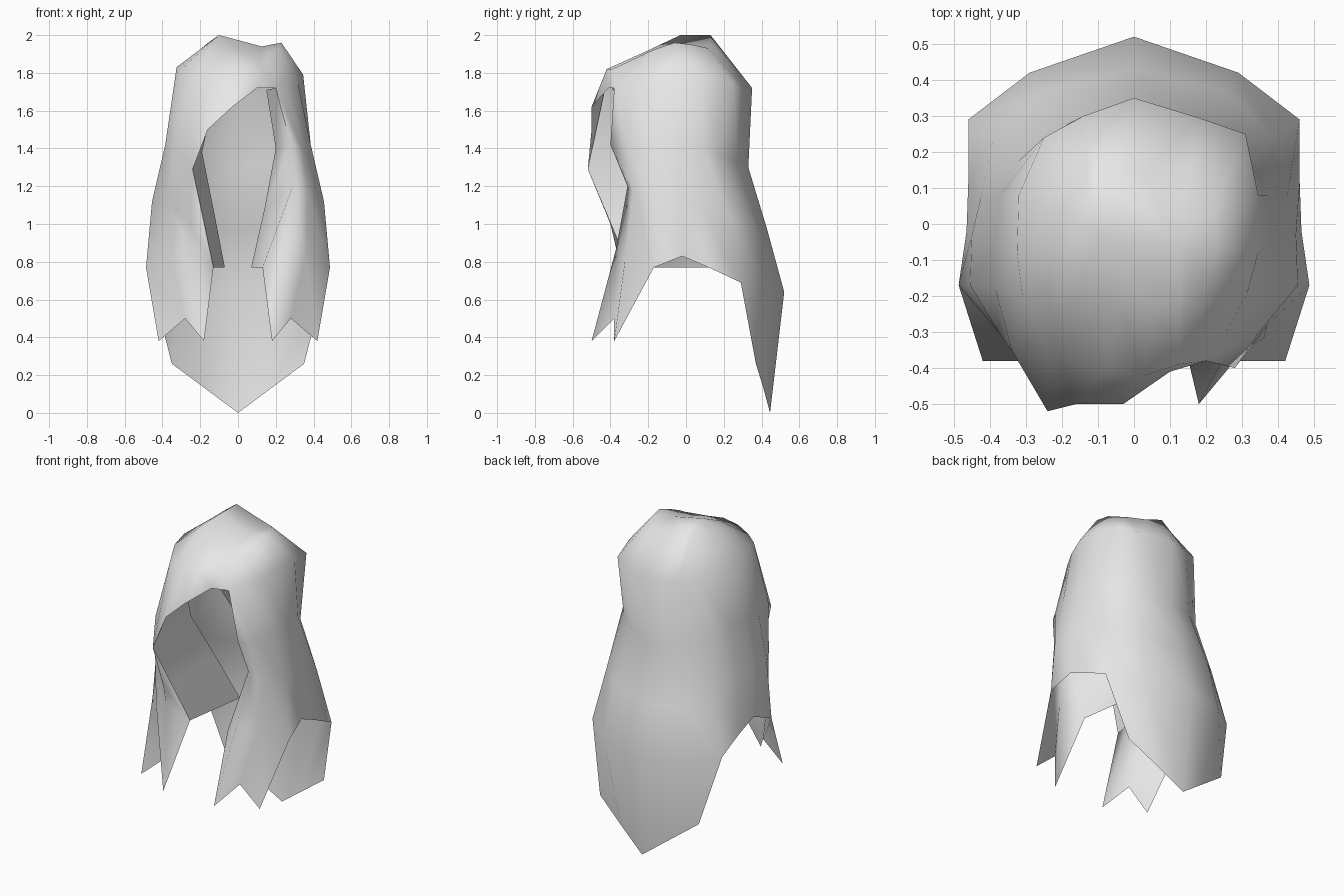
import bpy, bmesh, math
from mathutils import Vector

cube = bpy.data.objects.get("Cube")
if cube:
    bpy.data.objects.remove(cube, do_unlink=True)

mat = bpy.data.materials.new("light_grey")
mat.use_nodes = True
GREY = (0.8, 0.8, 0.8, 1)
mat.diffuse_color = GREY
mat.node_tree.nodes["Principled BSDF"].inputs["Base Color"].default_value = GREY


def loft(cols):
    """Quads between neighbouring columns, as far down as both reach."""
    faces = []
    for a, b in zip(cols, cols[1:]):
        for i in range(min(len(a), len(b)) - 1):
            faces.append((a[i], a[i + 1], b[i + 1], b[i]))
    return faces


def fan(centre, pts):
    return [(centre, p, q) for p, q in zip(pts, pts[1:])]


def build(name, faces, centre):
    """Weld the faces into one smooth sheet facing away from centre."""
    bm = bmesh.new()
    verts = {p: bm.verts.new(p) for p in dict.fromkeys(p for f in faces for p in f)}
    for f in faces:
        bm.faces.new([verts[p] for p in f])
    bmesh.ops.recalc_face_normals(bm, faces=bm.faces)
    out = sum(f.normal.dot(f.calc_center_median() - Vector(centre)) * f.calc_area() for f in bm.faces)
    if out < 0:
        bmesh.ops.reverse_faces(bm, faces=bm.faces)
    me = bpy.data.meshes.new(name)
    bm.to_mesh(me)
    bm.free()
    me.materials.append(mat)
    ob = bpy.data.objects.new(name, me)
    bpy.context.collection.objects.link(ob)
    bpy.ops.object.select_all(action='DESELECT')
    ob.select_set(True)
    bpy.context.view_layer.objects.active = ob
    bpy.ops.object.shade_smooth_by_angle(angle=math.radians(100))


def mirror(col):
    return [(-x, y, z) for x, y, z in col]


# Back centre column, from the crown ridge to the tip
spine = [(-.1, .13, 2), (0, .35, 1.72), (0, .33, 1.3), (0, .43, .97), (0, .52, .64), (0, .445, 0)]

# Side columns below the temples, shared by both halves
lower = [
    [(.19, .275, 1.33), (.25, .37, .98), (.29, .42, .66), (.175, .41, .13)],
    [(.32, .175, 1.36), (.39, .24, 1.03), (.46, .29, .69), (.35, .37, .26)],
    [(.37, .08, 1.42), (.425, .075, 1.1), (.46, .12, .77)],
    [(.385, -.05, 1.42), (.45, -.03, 1.12), (.465, -.02, .83)],
    [(.385, -.18, 1.42), (.455, -.17, 1.12), (.487, -.17, .77), (.42, -.38, .38)],
]
# Crown and temple points differ on each half, because of the parting
left_top = [
    [(.03, .14, 1.95), (.18, .295, 1.73)],
    [(.15, .12, 1.93), (.31, .25, 1.75)],
    [(.22, .03, 1.95), (.345, .08, 1.79)],
    [(.23, -.06, 1.96), (.345, -.08, 1.79)],
    [(.21, -.15, 1.93), (.315, -.19, 1.76)],
]
right_top = [
    [(-.13, .12, 1.98), (-.14, .3, 1.73)],
    [(-.17, .09, 1.95), (-.25, .24, 1.76)],
    [(-.2, .03, 1.925), (-.32, .08, 1.82)],
    [(-.2, -.06, 1.925), (-.325, -.08, 1.83)],
    [(-.19, -.14, 1.92), (-.31, -.2, 1.81)],
]
left_side = [t + l for t, l in zip(left_top, lower)]
right_side = [t + mirror(l) for t, l in zip(right_top, lower)]

# Front locks: an outer column, then the ridge that runs down to the inner tip
left_lock = [
    [(.19, -.2, 1.91), (.255, -.3, 1.75), (.34, -.31, 1.4), (.37, -.28, 1.17), (.36, -.32, .83), (.28, -.38, .5)],
    [(.16, -.22, 1.9), (.2, -.38, 1.72), (.28, -.4, 1.42), (.29, -.31, 1.2), (.25, -.37, .87),
     (.18, -.5, .38)],
]
right_lock = [
    [(-.16, -.2, 1.91), (-.25, -.33, 1.77), (-.34, -.35, 1.4), (-.37, -.31, 1.12), (-.35, -.33, .83),
     (-.28, -.38, .5)],
    [(-.1, -.22, 1.91), (-.17, -.39, 1.78), (-.24, -.52, 1.29), (-.25, -.4, 1.0), (-.25, -.37, .87),
     (-.18, -.5, .38)],
]
# Fringe swept from the parting to the right lock
fringe = [
    [(-.04, -.22, 1.91), (-.08, -.41, 1.81), (-.16, -.5, 1.5)],
    [(.04, -.22, 1.91), (.03, -.42, 1.82), (-.03, -.5, 1.62)],
    [(.125, -.22, 1.89), (.125, -.39, 1.82), (.1, -.41, 1.72)],
]

left = left_lock[::-1] + left_side[::-1] + [spine]
right = [spine] + right_side + right_lock + fringe
faces = loft(left) + loft(right)

# Crown: a high ridge on the right, a dip at the parting
ridge, dip = (-.1, -.03, 2.0), (.125, -.06, 1.94)
pa, pm, ph = fringe[-1]
faces += fan(dip, [pa] + [c[0] for c in left])
faces += fan(ridge, [c[0] for c in right])
faces += [(dip, spine[0], ridge), (dip, ridge, pa)]

# Join at the parting above the forehead
la, lb = left_lock[-1][:2]
faces += [(la, lb, pm, pa), (lb, ph, pm)]

# The left lock rolls inward from its ridge in one smooth sheet
left_corner = (.13, -.29, .77)
left_inner = [(.15, -.385, 1.71), (.2, -.2, 1.4), (.14, -.04, 1.08), (.07, .12, .77)]
faces += fan(left_corner, left_lock[-1][3:])
faces += loft([left_lock[-1][1:4] + [left_corner], left_inner])

# The right lock rolls inward lower down
right_corner = (-.13, -.3, .77)
faces += fan(right_corner, right_lock[-1][2:])
build("hair_shell", faces, (0, 0, 1))

# The right inner lock runs up behind the fringe
right_outer = [fringe[0][1], right_lock[-1][2], (-.185, -.41, 1.03), right_corner]
right_inner = [(-.12, -.385, 1.71), (-.19, -.2, 1.38), (-.13, -.04, 1.08), (-.07, .12, .77)]
build("inner_lock_right", loft([right_outer, right_inner]), (-.4, -.1, 1))
